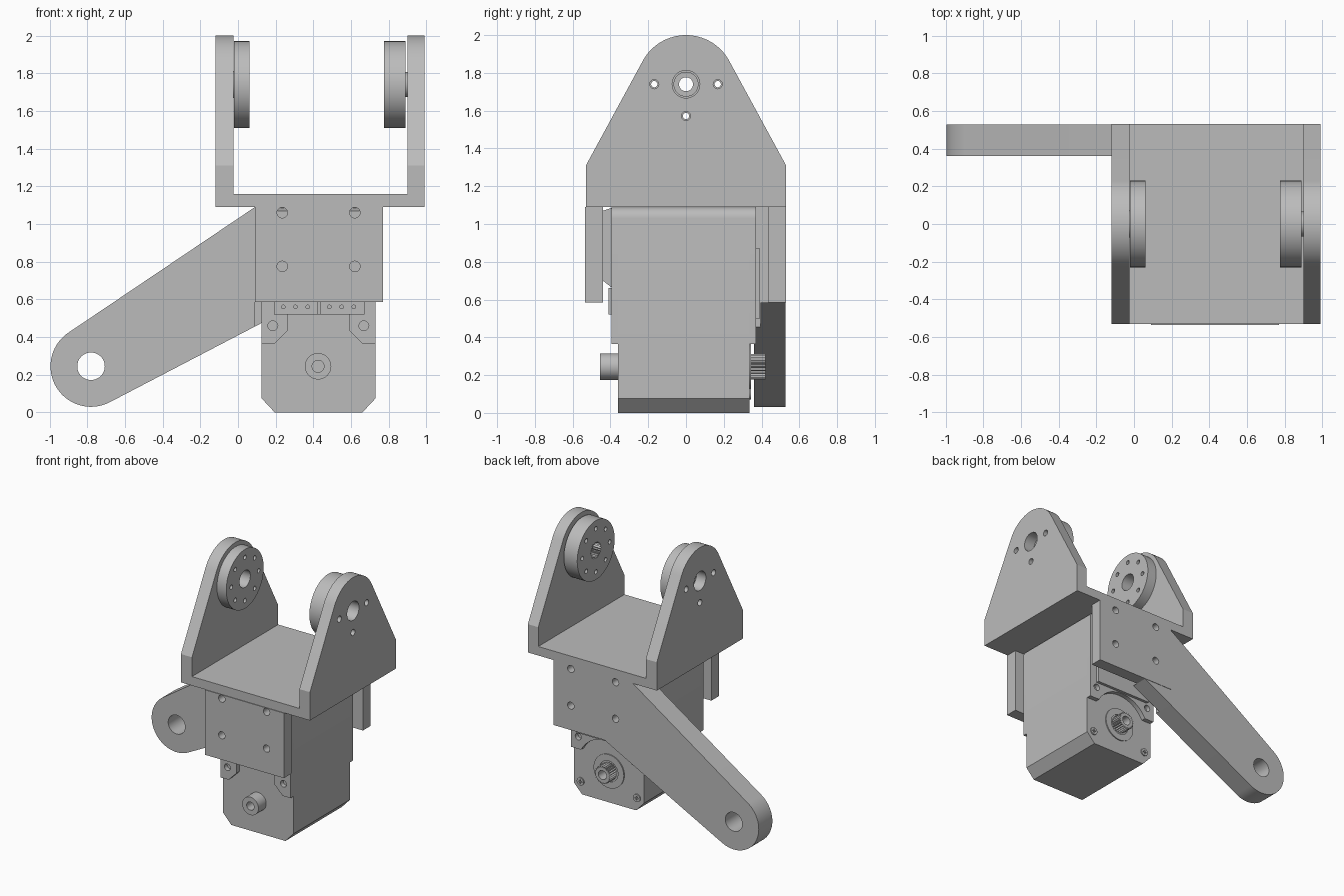
import bpy, bmesh
from math import pi, cos, sin, atan2, acos, hypot, radians
from mathutils import Matrix

cube = bpy.data.objects.get("Cube")
if cube:
    bpy.data.objects.remove(cube)

grey = bpy.data.materials.new("plain_grey")
grey.use_nodes = True
grey.diffuse_color = (0.5, 0.5, 0.5, 1)
grey.node_tree.nodes["Principled BSDF"].inputs["Base Color"].default_value = (0.5, 0.5, 0.5, 1)

# Profile axes: 'x' extrudes a (y, z) outline along x, 'y' extrudes an (x, z) outline along y
FRAMES = {
    "x": Matrix(((0, 0, 1, 0), (1, 0, 0, 0), (0, 1, 0, 0), (0, 0, 0, 1))),
    "y": Matrix(((1, 0, 0, 0), (0, 0, -1, 0), (0, 1, 0, 0), (0, 0, 0, 1))),
}


def arc(c, r, a0, a1, n=32):
    return [(c[0] + r * cos(a0 + (a1 - a0) * i / n), c[1] + r * sin(a0 + (a1 - a0) * i / n))
            for i in range(n + 1)]


def circle(c, r, n=40):
    return arc(c, r, 0, 2 * pi, n)[:-1]


def rect(u0, u1, v0, v1):
    return [(u0, v0), (u1, v0), (u1, v1), (u0, v1)]


def gear(c, r, depth, teeth):
    return [(c[0] + (r - depth * (i % 2)) * cos(pi * i / teeth),
             c[1] + (r - depth * (i % 2)) * sin(pi * i / teeth)) for i in range(2 * teeth)]


def tangent(p, c, r, side):
    """Angle on the circle where the line from p touches it."""
    du, dv = p[0] - c[0], p[1] - c[1]
    return atan2(dv, du) + side * acos(r / hypot(du, dv))


def prism(name, axis, a, b, outline, *holes):
    """Extrude an outline with holes between a and b along the axis."""
    curve = bpy.data.curves.new(name, "CURVE")
    curve.dimensions, curve.fill_mode = "2D", "BOTH"
    curve.extrude = (b - a) / 2
    for loop in (outline, *holes):
        spline = curve.splines.new("POLY")
        spline.points.add(len(loop) - 1)
        for point, (u, v) in zip(spline.points, loop):
            point.co = (u, v, 0, 1)
        spline.use_cyclic_u = True
    temp = bpy.data.objects.new(name + "_curve", curve)
    bpy.context.collection.objects.link(temp)
    bpy.context.view_layer.update()
    mesh = bpy.data.meshes.new_from_object(
        temp.evaluated_get(bpy.context.evaluated_depsgraph_get()))
    bpy.data.objects.remove(temp)
    frame = FRAMES[axis].copy()
    frame[0 if axis == "x" else 1][3] = (a + b) / 2
    bm = bmesh.new()
    bm.from_mesh(mesh)
    bmesh.ops.remove_doubles(bm, verts=bm.verts, dist=1e-5)
    bm.transform(frame)
    bmesh.ops.recalc_face_normals(bm, faces=bm.faces)
    bm.to_mesh(mesh)
    bm.free()
    mesh.name = name
    mesh.materials.clear()
    mesh.materials.append(grey)
    obj = bpy.data.objects.new(name, mesh)
    bpy.context.collection.objects.link(obj)
    bpy.ops.object.select_all(action="DESELECT")
    obj.select_set(True)
    bpy.context.view_layer.objects.active = obj
    bpy.ops.object.shade_smooth_by_angle(angle=radians(25))
    return obj


# U-shaped bracket: floor and two tapered cheeks
prism("bracket_floor", "y", -0.53, 0.53, rect(-0.12, 0.99, 1.09, 1.16))
PIVOT, TOP_R = (0, 1.74), 0.26
t = tangent((0.53, 1.31), PIVOT, TOP_R, 1)
cheek = [(-0.53, 1.09), (0.53, 1.09), (0.53, 1.31)] + arc(PIVOT, TOP_R, t, pi - t) + [(-0.53, 1.31)]
pin_holes = [circle((0.168 * cos(a), 1.74 + 0.168 * sin(a)), 0.024, 16) for a in (0, pi, -pi / 2)]
for name, a, b in (("right_cheek", -0.12, -0.025), ("left_cheek", 0.9, 0.99)):
    prism(name, "x", a, b, cheek, circle(PIVOT, 0.073), *pin_holes)

# Round horns inside the cheeks
ring = [circle((0.168 * cos(k * pi / 4), 1.74 + 0.168 * sin(k * pi / 4)), 0.017, 14) for k in range(8)]
disc = circle(PIVOT, 0.23, 64)
prism("right_horn", "x", -0.02, 0.06, disc, circle(PIVOT, 0.066), *ring)
prism("right_horn_boss", "x", -0.04, -0.02, circle(PIVOT, 0.072), circle(PIVOT, 0.066))
prism("left_horn_front", "x", 0.775, 0.84, disc, gear(PIVOT, 0.066, 0.012, 24), *ring)
prism("left_horn_back", "x", 0.84, 0.89, disc, circle(PIVOT, 0.037), *ring)
prism("left_horn_boss", "x", 0.89, 0.905, circle(PIVOT, 0.066), circle(PIVOT, 0.037))

# Mounting plates below the floor
plate = rect(0.09, 0.77, 0.585, 1.09)
screw_holes = [circle((x, z), 0.028, 20) for x in (0.235, 0.62) for z in (0.775, 1.065 - 0.005)]
prism("front_plate", "y", -0.535, -0.44, plate, *screw_holes)
prism("back_plate", "y", 0.435, 0.53, plate, *screw_holes)

# Slanted arm with a rounded, drilled end, and its thinner root under the back plate
EYE, EYE_R = (-0.78, 0.245), 0.215
upper, root = (0.09, 1.09), (0.336, 0.585)
t0 = tangent(upper, EYE, EYE_R, 1)
t1 = tangent(root, EYE, EYE_R, -1) + 2 * pi
arm = [(0.09, 0.456), upper] + arc(EYE, EYE_R, t0, t1, 40)
prism("arm", "y", 0.36, 0.527, arm, circle(EYE, 0.073))
prism("arm_root", "y", 0.395, 0.527, [(0.09, 0.456), root, (0.09, 0.585)])

# Motor body: core with chamfered bottom and rounded top edges
L, R, MID = 0.125, 0.73, 0.4275
SHAFT = (0.425, 0.245)
crown = arc((R - 0.06, 1.03), 0.06, 0, pi / 2, 8) + arc((L + 0.06, 1.03), 0.06, pi / 2, pi, 8)
core = [(L, 0.075), (L + 0.07, 0), (R - 0.07, 0), (R, 0.075)] + crown
prism("motor_core", "y", -0.36, 0.335, core)

# Raised upper shells with notches above the shaft
ears = [circle((x, 0.46), 0.026, 18) for x in (0.185, 0.668)]
front_notch = [(L, 0.365), (0.195, 0.365), (0.265, 0.435), (0.265, 0.52),
               (0.59, 0.52), (0.59, 0.435), (0.66, 0.365), (R, 0.365)]
prism("front_shell", "y", -0.395, -0.36, front_notch + crown, *ears)
back_notch = [(L, 0.365)] + arc(SHAFT, 0.25, pi - 0.5, 0.5, 24) + [(R, 0.365)]
top_holes = [circle((x, 1.05), 0.025, 16) for x in (0.2, 0.655)]
prism("back_shell", "y", 0.335, 0.37, back_notch + crown, *ears, *top_holes)

# Connector housings: tapered front block, flat back block and two pin sockets
prism("front_connector", "x", 0.19, 0.67,
      [(-0.395, 0.665), (-0.395, 1.085), (-0.44, 1.07), (-0.44, 0.7)])
prism("back_connector", "x", 0.19, 0.67, rect(0.37, 0.392, 0.5, 0.87))
for name, a in (("right_socket", 0.19), ("left_socket", 0.435)):
    pins = [circle((a + 0.05 + i * 0.065, 0.56), 0.01, 10) for i in range(3)]
    prism(name, "y", -0.41, -0.38, rect(a, a + 0.235, 0.52, 0.66), *pins)

# Idler stub in front, toothed output shaft behind
prism("idler_stub", "y", -0.455, -0.36, circle(SHAFT, 0.07), circle(SHAFT, 0.032, 24))
prism("shaft_collar", "y", 0.335, 0.343, circle(SHAFT, 0.13), circle(SHAFT, 0.08))
prism("output_shaft", "y", 0.335, 0.42, gear(SHAFT, 0.068, 0.01, 24), circle(SHAFT, 0.035, 24))

# Corner screws on the back face
for name, x in (("right_screw", 0.185), ("left_screw", 0.67)):
    prism(name, "y", 0.335, 0.344, circle((x, 0.1), 0.03, 20), gear((x, 0.1), 0.02, 0.013, 4))
